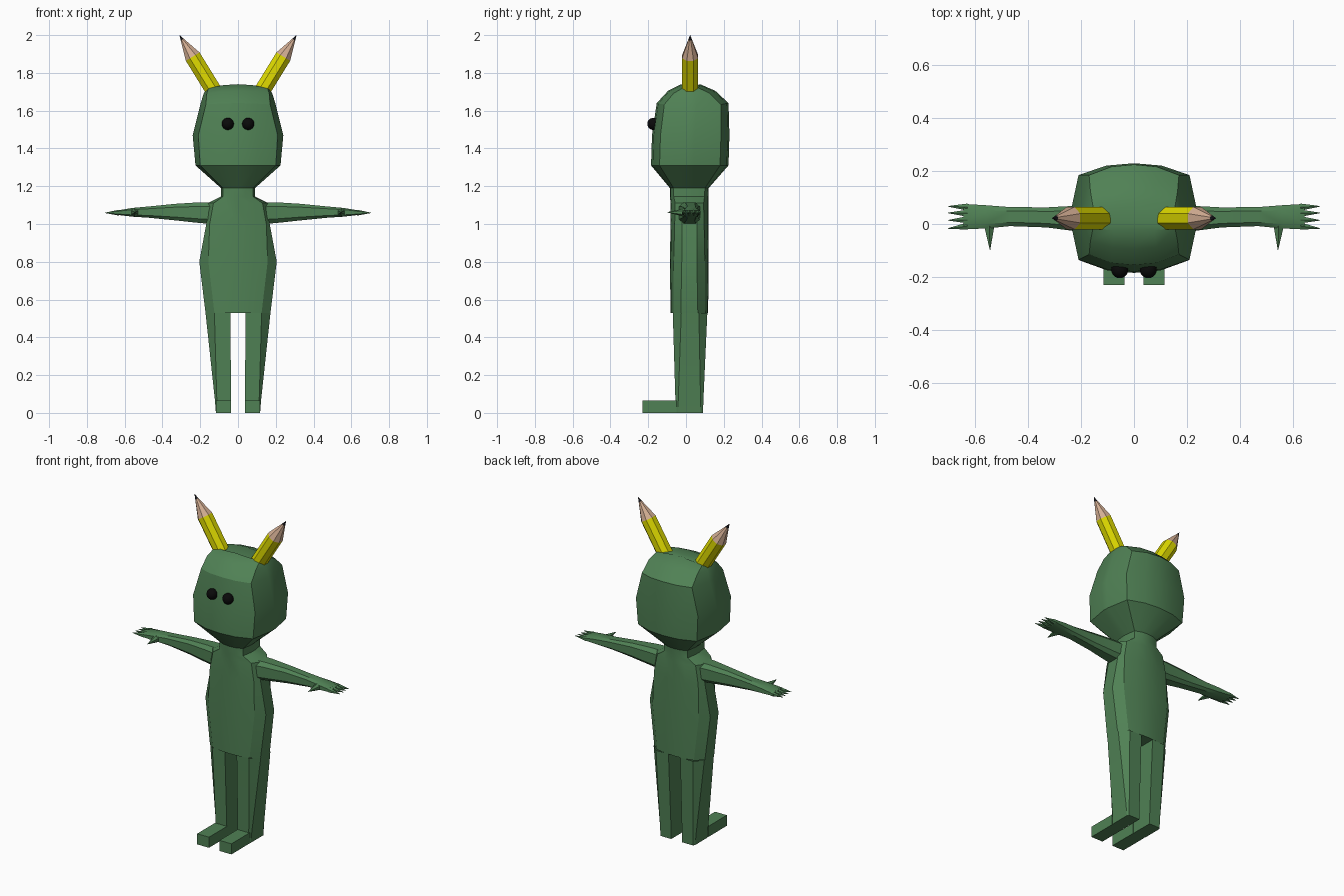
import bpy, bmesh, math
from mathutils import Vector

if "Cube" in bpy.data.objects:
    bpy.data.objects.remove(bpy.data.objects["Cube"])


def material(name, rgb):
    m = bpy.data.materials.new(name)
    m.diffuse_color = (*rgb, 1)
    m.use_nodes = True
    m.node_tree.nodes["Principled BSDF"].inputs["Base Color"].default_value = m.diffuse_color
    return m


GREEN = material("green", (0.08, 0.22, 0.09))
YELLOW = material("yellow", (0.75, 0.72, 0.0))
WOOD = material("wood", (0.65, 0.42, 0.29))
DARK = material("dark", (0.02, 0.02, 0.025))
BLACK = material("black", (0.003, 0.003, 0.003))


def finish(name, bm, mat, mirror=False, angle=None):
    bmesh.ops.recalc_face_normals(bm, faces=bm.faces)
    me = bpy.data.meshes.new(name)
    bm.to_mesh(me)
    bm.free()
    me.materials.append(mat)
    ob = bpy.data.objects.new(name, me)
    bpy.context.collection.objects.link(ob)
    if angle:
        bpy.ops.object.select_all(action='DESELECT')
        ob.select_set(True)
        bpy.context.view_layer.objects.active = ob
        bpy.ops.object.shade_smooth_by_angle(angle=math.radians(angle))
    if mirror:
        ob.modifiers.new("mirror", 'MIRROR').use_mirror_merge = False
    return ob


def loft(bm, rings, start=True, end=True):
    vs = [[bm.verts.new(p) for p in r] for r in rings]
    n = len(vs[0])
    for a, b in zip(vs, vs[1:]):
        for i in range(n):
            bm.faces.new((a[i], a[(i + 1) % n], b[(i + 1) % n], b[i]))
    if start:
        bm.faces.new(vs[0][::-1])
    if end:
        bm.faces.new(vs[-1])


def circle(c, axis, r, n):
    q = Vector(axis).to_track_quat('Z', 'Y')
    return [Vector(c) + q @ Vector((r * math.cos(a), r * math.sin(a), 0))
            for a in (2 * math.pi * (i + 0.5) / n for i in range(n))]


def taper(bm, p, q, r0, r1, n, start=False, end=True):
    p, q = Vector(p), Vector(q)
    loft(bm, [circle(p, q - p, r0, n), circle(q, q - p, r1, n)], start, end)


def body_ring(z, hx, cx, yf, yb, d, side, drop=0):
    # bowed front and back, chamfered corners, flat or pointed sides
    m = (yf + yb) / 2
    half = [(0, yf), (cx * .5, yf + d * .2), (cx, yf + d), (hx, m - side),
            (hx, m + side), (cx, yb - d), (cx * .5, yb - d * .2), (0, yb)]
    pts = half + [(-x, y) for x, y in half[-2:0:-1]]
    return [(x, y, z - drop * (x / hx) ** 2) for x, y in pts]


# head
bm = bmesh.new()
loft(bm, [body_ring(*r) for r in (
    (1.19, .09, .08, -.085, .12, .02, .02),
    (1.31, .225, .20, -.185, .225, .045, .02),
    (1.47, .24, .21, -.18, .23, .045, .02),
    (1.64, .20, .17, -.155, .225, .04, .02, .01),
    (1.705, .182, .165, -.095, .155, .03, .02, .015),
    (1.74, .165, .155, -.025, .075, .01, .02, .022))], start=False)
finish("head", bm, GREEN, angle=28)

# neck and torso
bm = bmesh.new()
loft(bm, [body_ring(*r) for r in (
    (1.19, .09, .08, -.085, .12, .02, .02),
    (1.145, .09, .08, -.085, .118, .02, .02),
    (1.11, .16, .13, -.082, .118, .025, .035),
    (1.0, .168, .15, -.082, .118, .022, .04),
    (.80, .205, .157, -.085, .12, .02, .04),
    (.53, .172, .125, -.082, .117, .015, .045))], start=False)
finish("torso", bm, GREEN, angle=28)

# legs
bm = bmesh.new()
loft(bm, [[(xi, yf, z), (xc, yf, z), (xo, yf + d, z), (xo, yb - d, z), (xc, yb, z), (xi, yb, z)]
          for z, xi, xc, xo, yf, yb, d in (
    (.53, .04, .125, .172, -.07, .113, .045),
    (.065, .037, .112, .122, -.056, .092, .015),
    (0, .037, .11, .117, -.055, .09, .012))], start=False)
finish("leg", bm, GREEN, mirror=True, angle=20)

# feet
bm = bmesh.new()
bmesh.ops.create_cube(bm, size=1)
for v in bm.verts:
    v.co = (.076 + .08 * v.co.x, -.14 + .18 * v.co.y, .0325 + .065 * v.co.z)
finish("foot", bm, GREEN, mirror=True)

# arms with hands
bm = bmesh.new()
rings = []
for x, y, z, ry, rz in ((.14, .018, 1.058, .056, .057), (.20, .02, 1.06, .05, .055),
                        (.33, .025, 1.063, .038, .044), (.47, .028, 1.063, .036, .03),
                        (.56, .027, 1.062, .044, .023), (.645, .028, 1.06, .048, .011)):
    k = .6
    rings.append([(x, y + a * ry, z + b * rz) for a, b in (
        (1, k), (k, 1), (-k, 1), (-1, k), (-1, -k), (-k, -1), (k, -1), (1, -k))])
loft(bm, rings, start=False)
finish("arm", bm, GREEN, mirror=True, angle=30)

# fingers and thumbs
bm = bmesh.new()
for y0, y1 in ((.064, .067), (.041, .042), (.016, .014), (-.008, -.017)):
    taper(bm, (.63, y0, 1.06), (.705, y1, 1.059), .0155, .001, 6)
taper(bm, (.548, .0, 1.06), (.545, -.098, 1.062), .024, .001, 6)
finish("fingers", bm, GREEN, mirror=True, angle=30)

# eyes
bm = bmesh.new()
bmesh.ops.create_uvsphere(bm, u_segments=20, v_segments=12, radius=.032)
bmesh.ops.translate(bm, verts=bm.verts, vec=(.054, -.173, 1.53))
finish("eye", bm, BLACK, mirror=True, angle=60)

# pencil horns
base, tip = Vector((.125, .022, 1.70)), Vector((.31, .022, 2.0))
for name, t0, t1, r0, r1, mat, cap in (
        ("pencil_barrel", 0, .62, .046, .046, YELLOW, False),
        ("pencil_wood", .62, .92, .046, .010, WOOD, False),
        ("pencil_lead", .92, 1, .010, .0005, DARK, True)):
    bm = bmesh.new()
    taper(bm, base.lerp(tip, t0), base.lerp(tip, t1), r0, r1, 8, end=cap)
    finish(name, bm, mat, mirror=True)
